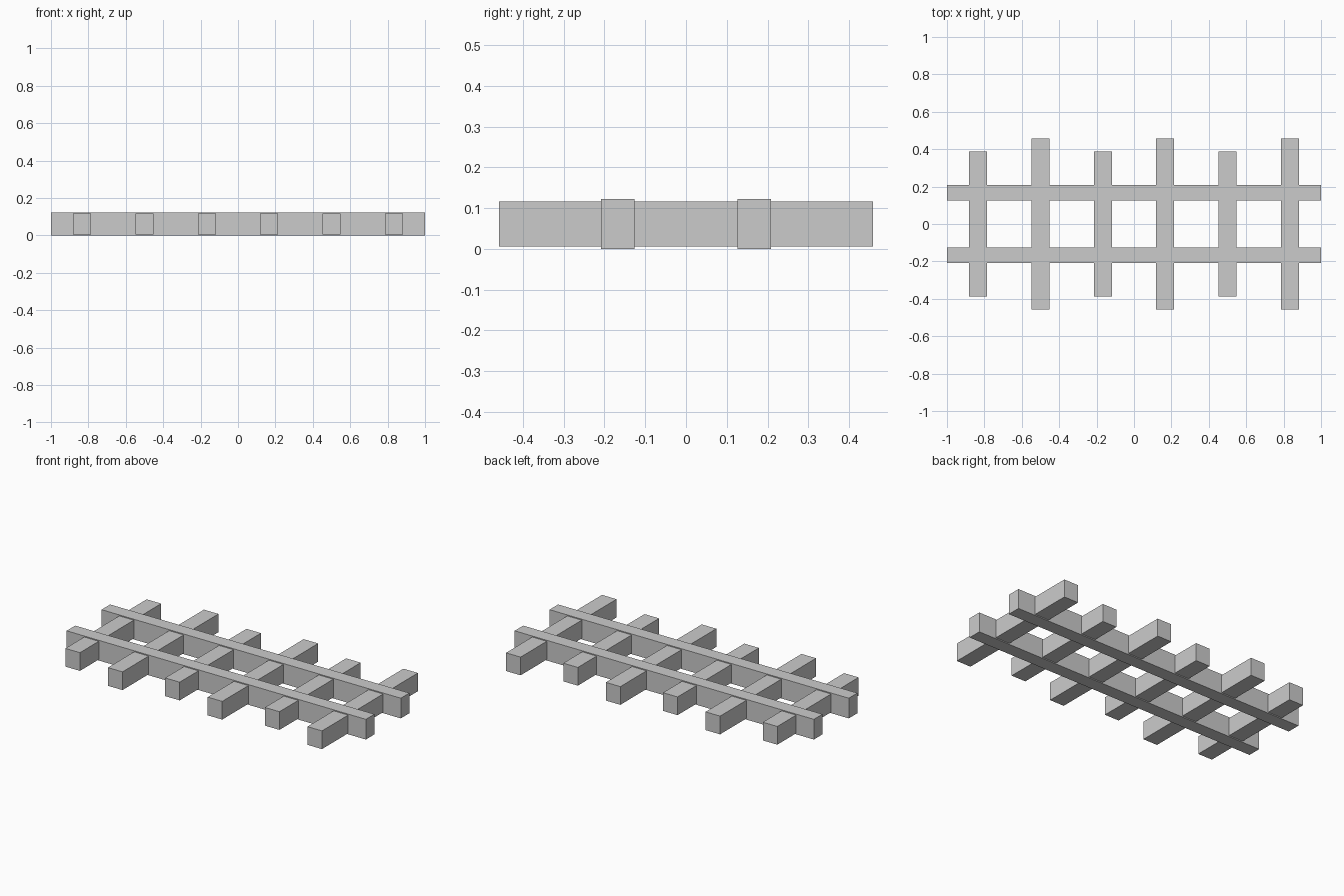
import bpy

if "Cube" in bpy.data.objects:
    bpy.data.objects.remove(bpy.data.objects["Cube"])


def box(name, size, centre):
    bpy.ops.mesh.primitive_cube_add(size=1, location=centre)
    ob = bpy.context.object
    ob.name = name
    ob.data.name = name
    ob.scale = size
    bpy.ops.object.transform_apply(location=False, rotation=False, scale=True)
    return ob


RAIL_HEIGHT = 0.122
MID_Z = RAIL_HEIGHT / 2

# Two long rails
for side, y in (("front", -0.167), ("back", 0.167)):
    box(f"rail_{side}", (2.0, 0.082, RAIL_HEIGHT), (0, y, MID_Z))

# Six crossing sleepers, alternating short and long
for i in range(6):
    length = 0.776 if i % 2 == 0 else 0.916
    box(f"sleeper_{i + 1}", (0.097, length, 0.11), ((i - 2.5) / 3, 0, MID_Z))
